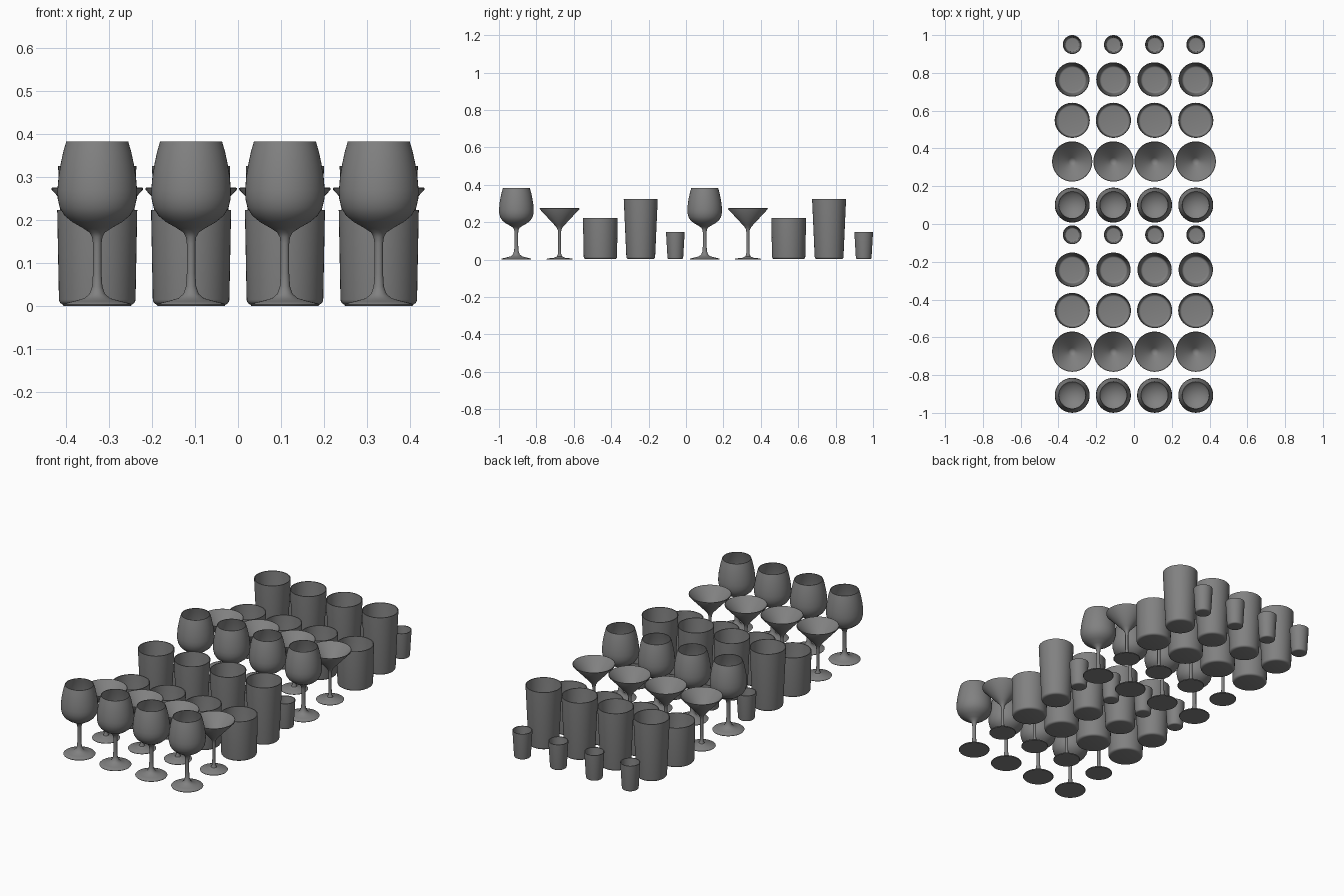
import bpy, bmesh, math

if "Cube" in bpy.data.objects:
    bpy.data.objects.remove(bpy.data.objects["Cube"])

SIDES = 48

# Dark grey glass
glass_mat = bpy.data.materials.new("dark_glass")
glass_mat.diffuse_color = (0.22, 0.22, 0.22, 1)
glass_mat.use_nodes = True
glass_mat.node_tree.nodes["Principled BSDF"].inputs["Base Color"].default_value = glass_mat.diffuse_color


def lathe_mesh(name, profile):
    """Revolve an (r, z) profile, from axis to axis, around z."""
    bm = bmesh.new()
    verts = [bm.verts.new((r, 0, z)) for r, z in profile]
    edges = [bm.edges.new(pair) for pair in zip(verts, verts[1:])]
    bmesh.ops.spin(bm, geom=verts + edges, cent=(0, 0, 0), axis=(0, 0, 1),
                   angle=2 * math.pi, steps=SIDES, use_merge=True)
    bmesh.ops.remove_doubles(bm, verts=bm.verts, dist=1e-5)
    bmesh.ops.recalc_face_normals(bm, faces=bm.faces)
    mesh = bpy.data.meshes.new(name)
    bm.to_mesh(mesh)
    bm.free()
    mesh.materials.append(glass_mat)
    mesh.shade_smooth()
    mesh.set_sharp_from_angle(angle=math.radians(40))
    return mesh


def tumbler(bottom, top, height, floor, wall=0.004, bevel=0.012):
    """Straight-walled glass with rounded base edges and a thick floor."""
    def corner(radius, z):
        return [(radius - bevel * (1 - math.sin(a)), z + bevel * (1 - math.cos(a)))
                for a in (i * math.pi / 8 for i in range(5))]
    fr = bottom + (top - bottom) * floor / height - wall
    outer = [(0, 0.003)] + corner(bottom, 0.003) + [(top, height)]
    inner = [(top - wall, height)] + corner(fr, floor)[::-1] + [(0, floor)]
    return outer + inner


# Stemmed glasses: foot, stem, bowl outside, then bowl inside
wine = [(0, 0), (0.078, 0), (0.080, 0.003), (0.077, 0.006), (0.055, 0.011),
        (0.030, 0.018), (0.018, 0.028), (0.012, 0.045), (0.010, 0.075),
        (0.010, 0.145), (0.012, 0.160), (0.018, 0.171), (0.035, 0.182),
        (0.058, 0.195), (0.076, 0.210), (0.087, 0.228), (0.092, 0.250),
        (0.0925, 0.270), (0.090, 0.300), (0.085, 0.330), (0.079, 0.358),
        (0.072, 0.382),
        (0.069, 0.382), (0.076, 0.357), (0.082, 0.330), (0.087, 0.300),
        (0.0895, 0.270), (0.089, 0.250), (0.084, 0.230), (0.073, 0.213),
        (0.055, 0.198), (0.030, 0.186), (0, 0.181)]
martini = [(0, 0), (0.068, 0), (0.070, 0.003), (0.067, 0.006), (0.030, 0.010),
           (0.014, 0.017), (0.009, 0.030), (0.008, 0.060), (0.008, 0.145),
           (0.010, 0.160), (0.016, 0.172), (0.028, 0.186), (0.106, 0.270),
           (0.1065, 0.274), (0.104, 0.275), (0.020, 0.187), (0, 0.172)]

# Rows along y, repeated in two blocks
rows = [
    ("wine_glass", wine, -0.907),
    ("martini_glass", martini, -0.676),
    ("rocks_glass", tumbler(0.089, 0.093, 0.223, 0.022), -0.458),
    ("tall_glass", tumbler(0.077, 0.091, 0.325, 0.022), -0.242),
    ("shot_glass", tumbler(0.042, 0.050, 0.148, 0.022, bevel=0.008), -0.057),
]
for name, profile, y in rows:
    mesh = lathe_mesh(name, profile)
    for block in range(2):
        for col in range(4):
            glass = bpy.data.objects.new(f"{name}_{block + 1}_{col + 1}", mesh)
            glass.location = ((col - 1.5) * 0.218, y + block * 1.007, 0)
            bpy.context.collection.objects.link(glass)
